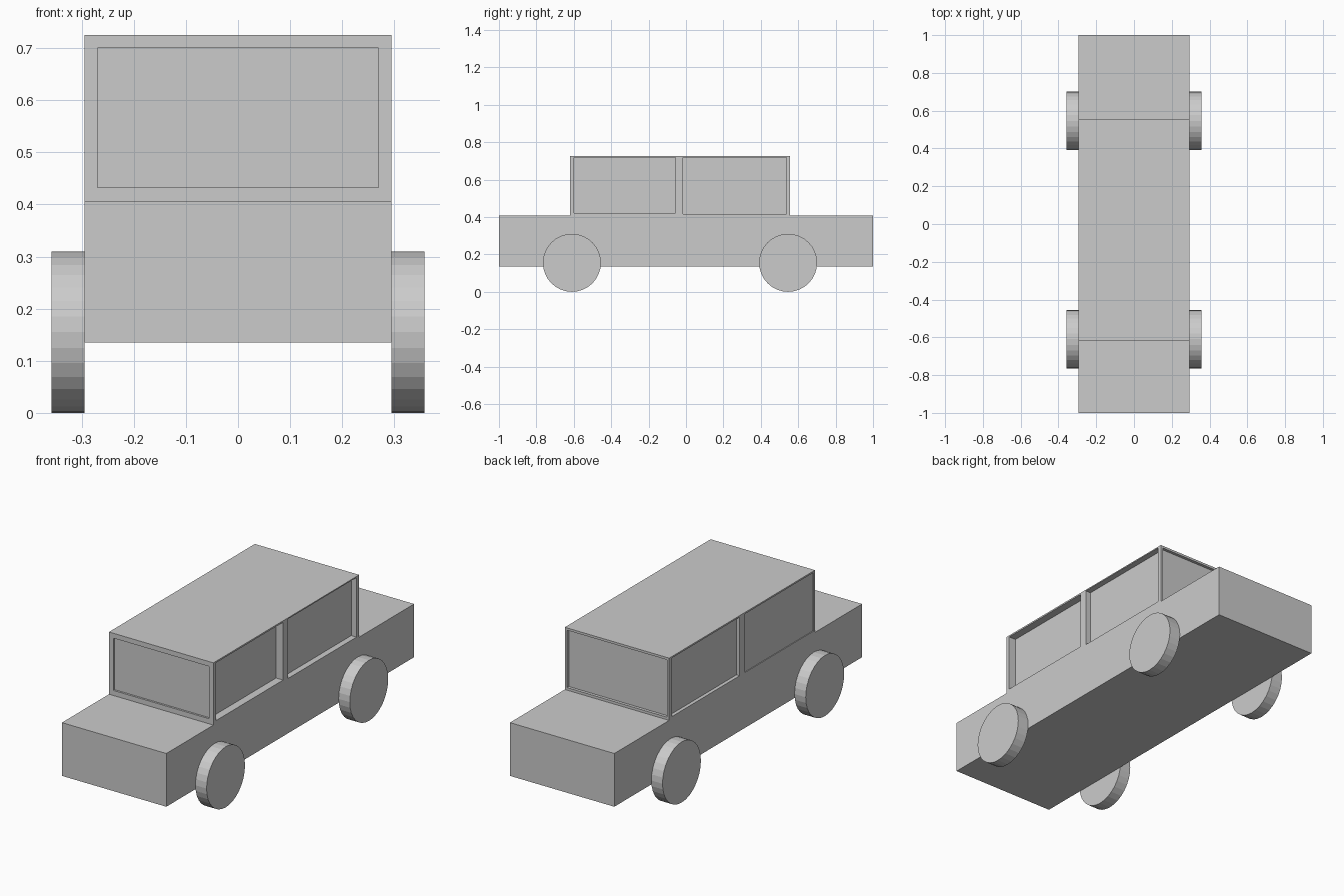
import bpy, bmesh, math

if "Cube" in bpy.data.objects:
    bpy.data.objects.remove(bpy.data.objects["Cube"])

HALF_W = 0.295
Y_FRONT, Y_BACK = -0.62, 0.557   # cabin ends


def new_object(name, bm):
    bmesh.ops.recalc_face_normals(bm, faces=bm.faces[:])
    mesh = bpy.data.meshes.new(name)
    bm.to_mesh(mesh)
    bm.free()
    obj = bpy.data.objects.new(name, mesh)
    bpy.context.collection.objects.link(obj)
    return obj


def box(name, x, y, z):
    bm = bmesh.new()
    bmesh.ops.create_cube(bm, size=1)
    for v in bm.verts:
        for i, (lo, hi) in enumerate((x, y, z)):
            v.co[i] = hi if v.co[i] > 0 else lo
    return new_object(name, bm)


# Body: stepped side profile extruded across the width
profile = [(-1, 0.135), (1, 0.135), (1, 0.407), (Y_BACK, 0.407), (Y_BACK, 0.725),
           (Y_FRONT, 0.725), (Y_FRONT, 0.407), (-1, 0.407)]
bm = bmesh.new()
side = bm.faces.new([bm.verts.new((-HALF_W, y, z)) for y, z in profile])
grown = bmesh.ops.extrude_face_region(bm, geom=[side])["geom"]
bmesh.ops.translate(bm, vec=(2 * HALF_W, 0, 0),
                    verts=[g for g in grown if isinstance(g, bmesh.types.BMVert)])
body = new_object("car_body", bm)

# Window recesses: cutter boxes reach from outside to the recess depth
OUT = 0.1
recesses = [
    # windscreen and rear window
    ((-0.27, 0.27), (Y_FRONT - OUT, Y_FRONT + 0.01), (0.433, 0.70)),
    ((-0.282, 0.282), (Y_BACK - 0.015, Y_BACK + OUT), (0.42, 0.713)),
    # right side windows
    ((HALF_W - 0.04, HALF_W + OUT), (-0.60, -0.057), (0.422, 0.717)),
    ((HALF_W - 0.03, HALF_W + OUT), (-0.016, 0.536), (0.415, 0.719)),
    # left side windows
    ((-HALF_W - OUT, -HALF_W + 0.004), (-0.608, -0.053), (0.418, 0.717)),
    ((-HALF_W - OUT, -HALF_W + 0.018), (-0.012, 0.533), (0.418, 0.717)),
]
bpy.context.view_layer.objects.active = body
for i, (x, y, z) in enumerate(recesses):
    cutter = box("window_cutter", x, y, z)
    cutter.hide_render = True
    mod = body.modifiers.new("window", "BOOLEAN")
    mod.operation = "DIFFERENCE"
    mod.solver = "EXACT"
    mod.object = cutter
    bpy.ops.object.modifier_apply(modifier=mod.name)
    bpy.data.objects.remove(cutter)

# Wheels: flat-shaded discs against the body sides
R, WHEEL_W = 0.155, 0.063
for end, y in (("front", -0.61), ("rear", 0.546)):
    for name, s in (("right", 1), ("left", -1)):
        bpy.ops.mesh.primitive_cylinder_add(
            vertices=32, radius=R, depth=WHEEL_W,
            location=(s * (HALF_W + WHEEL_W / 2), y, R),
            rotation=(0, math.pi / 2, 0))
        bpy.context.object.name = f"{end}_{name}_wheel"
